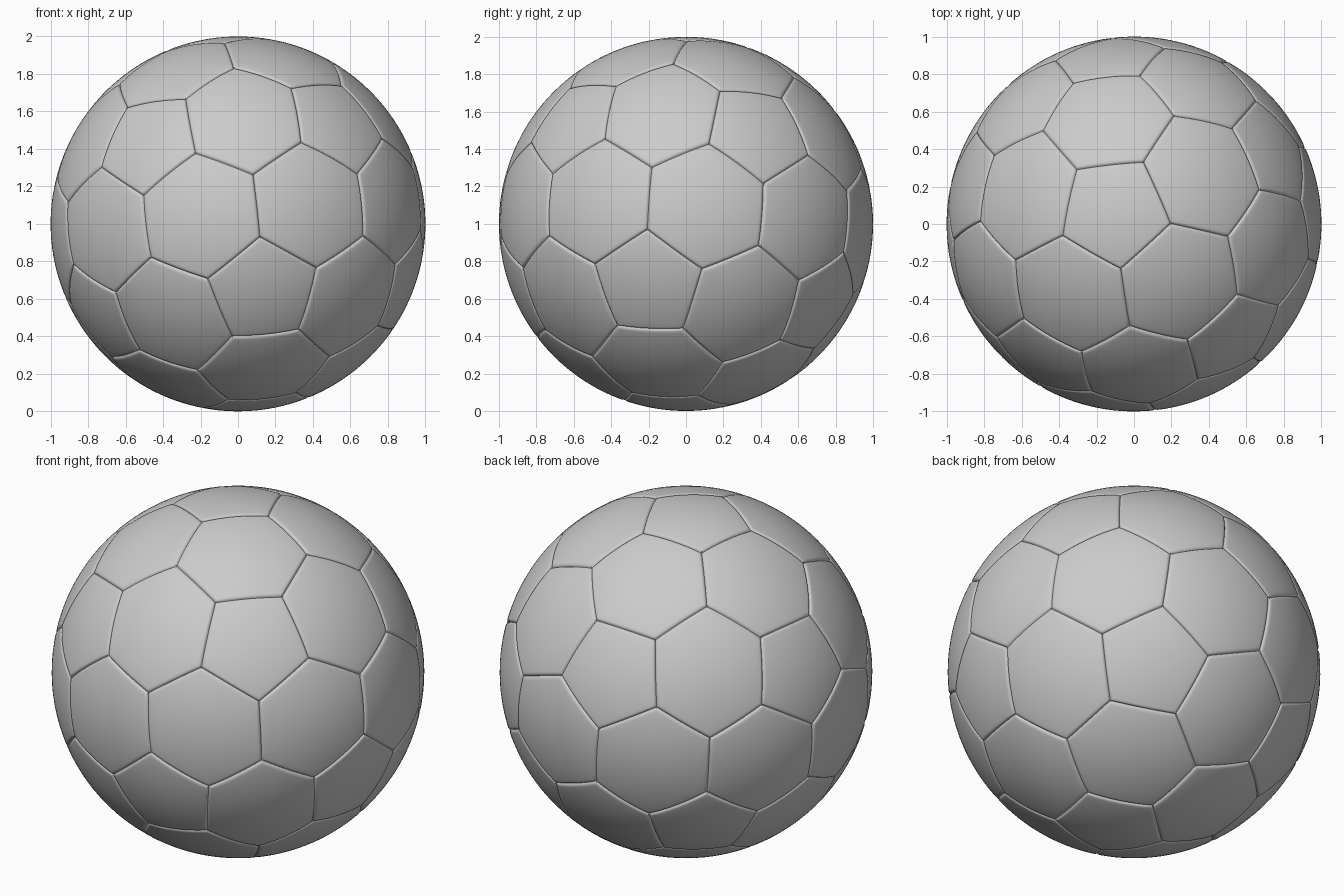
import bpy, bmesh, math
from itertools import combinations
from mathutils import Vector

if "Cube" in bpy.data.objects:
    bpy.data.objects.remove(bpy.data.objects["Cube"])

SEG = 8                      # segments along each panel side
PENT = math.radians(18.0)    # angular radius of a pentagon panel

# Frame: one pentagon near the top, a neighbouring one towards the back
e3 = Vector((-0.108, 0.068, 0.992)).normalized()
back = Vector((-0.141, 0.917, 0.373))
e1 = (back - e3 * back.dot(e3)).normalized()
e2 = e3.cross(e1)

# Twelve pentagon centres (icosahedron directions)
s5 = math.sqrt(5)
cap = [e3] + [(e3 + 2 * (math.cos(k * math.tau / 5) * e1 + math.sin(k * math.tau / 5) * e2)) / s5
              for k in range(5)]
poles = cap + [-v for v in cap]


def near(a, b):
    return a.dot(b) > 0.4


edges = [p for p in combinations(poles, 2) if near(*p)]
triples = [t for t in combinations(poles, 3) if all(near(*p) for p in combinations(t, 2))]


def junction(t):
    return (t[0] + t[1] + t[2]).normalized()


def pent_corner(v, f):
    side = (f - v * f.dot(v)).normalized()
    return v * math.cos(PENT) + side * math.sin(PENT)


# Ring profile of a panel: (fraction from centre to seam, radius)
rings = [(i / 8 * 0.92, 1.0) for i in range(1, 9)]
rings += [(0.95, 0.9995), (0.97, 0.998), (0.983, 0.995), (1.0, 0.989)]

bm = bmesh.new()


def panel(centre, corners):
    c = centre.normalized()
    x = c.orthogonal().normalized()
    y = c.cross(x)
    corners = sorted(corners, key=lambda p: math.atan2(p.dot(y), p.dot(x)))
    outline = []
    for a, b in zip(corners, corners[1:] + corners[:1]):
        outline += [a.lerp(b, i / SEG).normalized() for i in range(SEG)]
    n = len(outline)
    mid = bm.verts.new(c)
    prev = None
    for t, r in rings:
        ring = [bm.verts.new(c.lerp(p, t).normalized() * r) for p in outline]
        for i in range(n):
            j = (i + 1) % n
            if prev:
                bm.faces.new((prev[i], ring[i], ring[j], prev[j]))
            else:
                bm.faces.new((mid, ring[i], ring[j]))
        prev = ring


# Pentagon panels
for v in poles:
    panel(v, [pent_corner(v, junction(t)) for t in triples if v in t])

# Hexagon panels between each neighbouring pair of pentagons
for u, v in edges:
    corners = []
    for t in triples:
        if u in t and v in t:
            f = junction(t)
            corners += [f, pent_corner(u, f), pent_corner(v, f)]
    panel(u + v, corners)

# Weld panels along the seams
bmesh.ops.remove_doubles(bm, verts=bm.verts[:], dist=0.0002)
bmesh.ops.recalc_face_normals(bm, faces=bm.faces[:])
mesh = bpy.data.meshes.new("panelled_ball")
bm.to_mesh(mesh)
bm.free()

ball = bpy.data.objects.new("panelled_ball", mesh)
bpy.context.collection.objects.link(ball)
ball.location = (0, 0, 1)
bpy.context.view_layer.objects.active = ball
ball.select_set(True)
bpy.ops.object.shade_smooth_by_angle(angle=math.radians(30))
